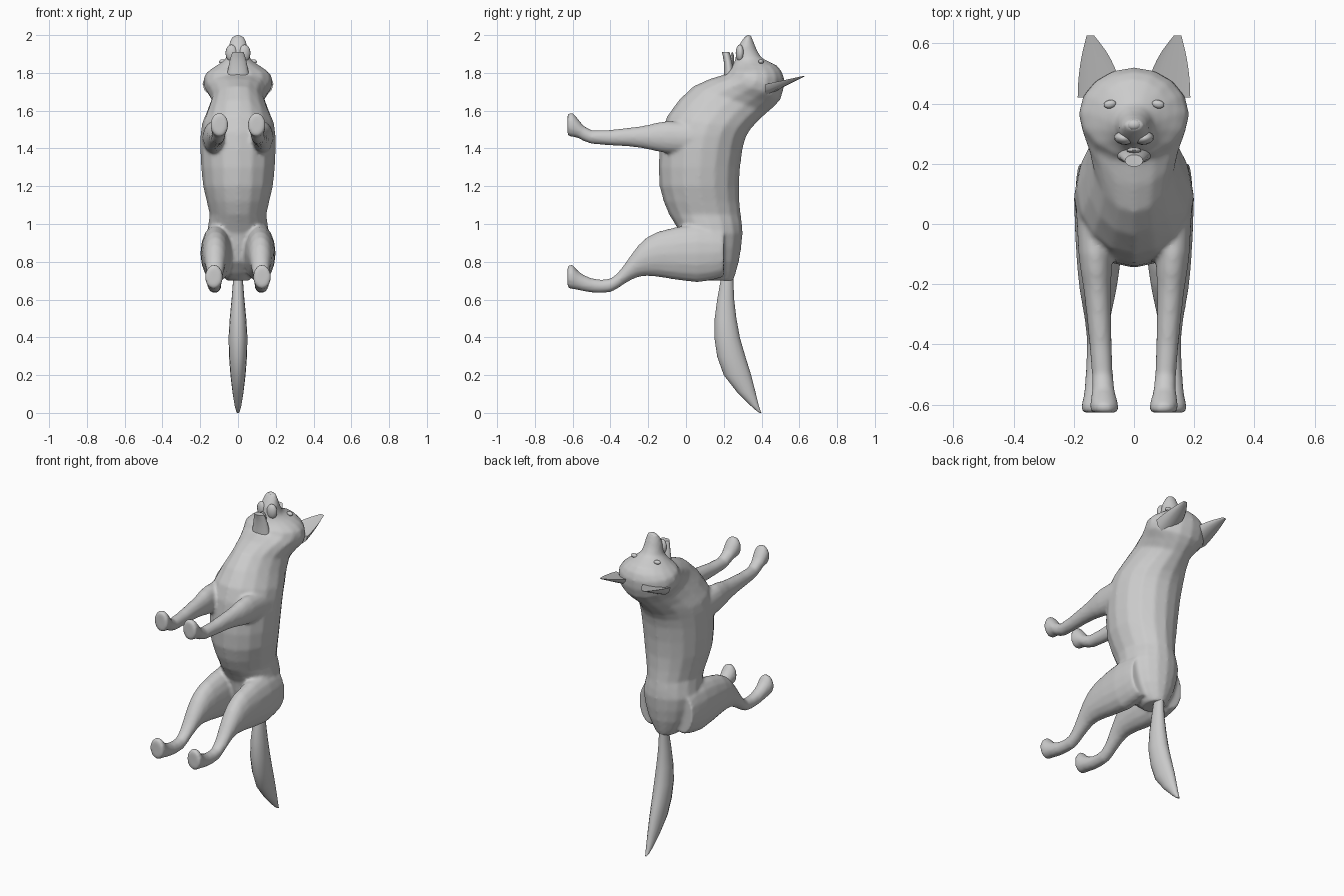
import bpy
import bmesh
import math
from mathutils import Vector

default_cube = bpy.data.objects.get("Cube")
if default_cube:
    bpy.data.objects.remove(default_cube, do_unlink=True)

grey = bpy.data.materials.new("plain grey")
grey.use_nodes = True
colour = (0.6, 0.6, 0.6, 1)
grey.diffuse_color = colour
grey.node_tree.nodes["Principled BSDF"].inputs["Base Color"].default_value = colour


# A section is a flat tuple: upper point, lower point and half width
def level_section(height, front, back, half_width):
    return (0, back, height, 0, front, height, half_width)


def tilted_section(front, front_height, back, back_height, half_width):
    return (0, back, back_height, 0, front, front_height, half_width)


def limb_section(x, y, height, radius):
    """Upright oval whose width follows from its height."""
    half_width = 0.02 + 0.42 * radius
    return (x, y, height + radius, x, y, height - radius, half_width)


def blend(before, start, end, after, t):
    """Smooth curve through start and end."""
    bend = 2 * before - 5 * start + 4 * end - after
    twist = 3 * (start - end) + after - before
    return start + t / 2 * (end - before + t * (bend + t * twist))


def refine(sections):
    """Add a smooth in-between section to every span."""
    padded = [sections[0], *sections, sections[-1]]
    result = []
    for group in zip(padded, padded[1:], padded[2:], padded[3:]):
        result.append(group[1])
        result.append([blend(*values, 0.5) for values in zip(*group)])
    return result + [sections[-1]]


def loft(bm, sections, sides=16, cup=1):
    """Skin oval sections; a cup below one hollows the upper side."""
    rings = []
    for section in refine(sections):
        upper, lower = Vector(section[:3]), Vector(section[3:6])
        middle, reach = (upper + lower) / 2, (upper - lower) / 2
        ring = []
        for i in range(sides):
            angle = math.tau * i / sides
            along = math.cos(angle)
            if along > 0:
                along *= cup
            across = Vector((section[-1] * math.sin(angle), 0, 0))
            ring.append(bm.verts.new(middle + reach * along + across))
        rings.append(ring)
    faces = [bm.faces.new(rings[0]), bm.faces.new(rings[-1])]
    for ring, following in zip(rings, rings[1:]):
        for i in range(sides):
            corners = (ring[i - 1], ring[i], following[i], following[i - 1])
            faces.append(bm.faces.new(corners))
    bmesh.ops.recalc_face_normals(bm, faces=faces)


def finish(name, bm):
    """Turn the mesh into a grey, smooth-shaded object."""
    mesh = bpy.data.meshes.new(name)
    bm.to_mesh(mesh)
    bm.free()
    mesh.materials.append(grey)
    obj = bpy.data.objects.new(name, mesh)
    bpy.context.collection.objects.link(obj)
    bpy.ops.object.select_all(action="DESELECT")
    obj.select_set(True)
    bpy.context.view_layer.objects.active = obj
    bpy.ops.object.shade_smooth_by_angle(angle=math.radians(60))
    return obj


def lofted(name, sections, **options):
    bm = bmesh.new()
    loft(bm, sections, **options)
    return finish(name, bm)


def ellipsoid(name, location, radii, turn=0):
    bm = bmesh.new()
    bmesh.ops.create_uvsphere(bm, u_segments=12, v_segments=8, radius=1)
    obj = finish(name, bm)
    obj.location, obj.scale = location, radii
    obj.rotation_euler.z = turn


def add_leg(bm, side, hip_x, splay, paw_height, limb):
    """Loft a leg down to its paw; every paw has the same shape."""
    paw = [
        (-0.57, paw_height, 0.05),
        (-0.6, paw_height + 0.02, 0.065),
        (-0.627, paw_height + 0.02, 0.06),
    ]
    loft(bm, [
        limb_section(side * (hip_x + splay * y), y, height, radius)
        for y, height, radius in limb + paw
    ])


# Trunk from rump to shoulders
trunk = [level_section(*row) for row in (
    (0.7, 0.1, 0.25, 0.06),
    (0.8, 0, 0.28, 0.13),
    (0.95, -0.03, 0.3, 0.165),
    (1.05, -0.09, 0.29, 0.15),
    (1.2, -0.14, 0.28, 0.185),
    (1.4, -0.14, 0.3, 0.2),
)]

# Chest, neck, skull and muzzle
head = [tilted_section(*row) for row in (
    (-0.1, 1.57, 0.34, 1.5, 0.19),
    (0.04, 1.73, 0.43, 1.59, 0.14),
    (0.2, 1.79, 0.5, 1.66, 0.18),
    (0.22, 1.81, 0.52, 1.77, 0.175),
    (0.24, 1.83, 0.48, 1.84, 0.12),
    (0.26, 1.87, 0.4, 1.88, 0.065),
    (0.27, 1.93, 0.36, 1.96, 0.05),
    (0.31, 1.99, 0.345, 2, 0.03),
)]

# Legs as depth, height and radius, from the trunk outwards
front_limb = [
    (0.1, 1.45, 0.08),
    (-0.1, 1.46, 0.085),
    (-0.2, 1.46, 0.065),
    (-0.3, 1.46, 0.05),
    (-0.5, 1.46, 0.036),
]
hind_limb = [
    (0.2, 0.85, 0.13),
    (0.06, 0.845, 0.155),
    (-0.15, 0.84, 0.12),
    (-0.25, 0.805, 0.085),
    (-0.33, 0.73, 0.05),
    (-0.4, 0.675, 0.036),
    (-0.5, 0.675, 0.038),
]

# Body: fuse trunk, head and legs into one soft skin
body_mesh = bmesh.new()
loft(body_mesh, trunk + head)
for side in (1, -1):
    add_leg(body_mesh, side, 0.135, 0.06, 1.505, front_limb)
    add_leg(body_mesh, side, 0.115, -0.02, 0.7, hind_limb)
body = finish("body", body_mesh)
fuse = body.modifiers.new("fuse", "REMESH")
fuse.mode = "VOXEL"
fuse.voxel_size = 0.01
fuse.use_smooth_shade = True
soften = body.modifiers.new("soften", "SMOOTH")
soften.iterations = 5

# Tail
lofted("tail", [level_section(*row) for row in (
    (0.78, 0.2, 0.25, 0.02),
    (0.6, 0.165, 0.255, 0.034),
    (0.4, 0.15, 0.285, 0.05),
    (0.2, 0.2, 0.345, 0.04),
    (0.04, 0.34, 0.385, 0.018),
    (0, 0.39, 0.4, 0.005),
)])

# Open lower jaw, tongue and nose pad
lofted("lower_jaw", [level_section(*row) for row in (
    (1.78, 0.2, 0.26, 0.06),
    (1.86, 0.2, 0.245, 0.045),
    (1.91, 0.19, 0.23, 0.03),
)])
ellipsoid("tongue", (0, 0.245, 1.87), (0.025, 0.01, 0.04))
ellipsoid("nose", (0, 0.33, 1.985), (0.024, 0.018, 0.015))

for side, label in ((1, "left"), (-1, "right")):
    # Cupped ear, tapering from skull to tip and hollow towards the face
    ear = []
    for step in range(5):
        t = step / 4
        x, y, z = side * (0.115 + 0.03 * t * t), 0.42 + 0.207 * t, 1.74 + 0.045 * t
        depth = 0.06 * (1 - t) + 0.004
        ear.append((x, y, z + depth, x, y, z - depth, 0.012 + 0.06 * (1 - t ** 2)))
    lofted(label + "_ear", ear, sides=12, cup=-0.1)
    # Almond eye and upper lip
    ellipsoid(label + "_eye", (side * 0.08, 0.398, 1.86), (0.021, 0.014, 0.012), side * -0.2)
    ellipsoid(label + "_lip", (side * 0.035, 0.285, 1.905), (0.032, 0.022, 0.045), side * 0.2)
